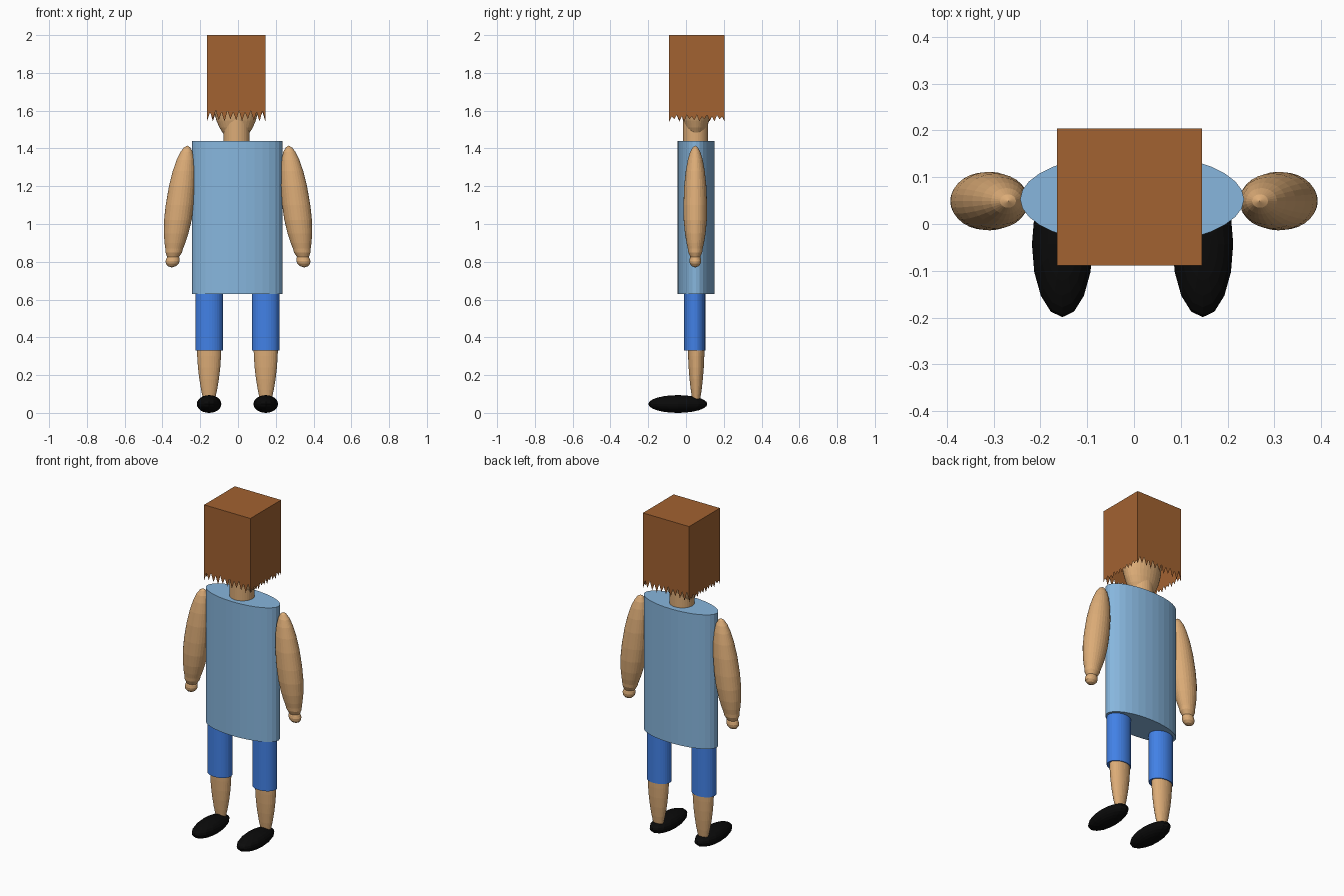
import bpy, bmesh, math
from mathutils import Matrix

if "Cube" in bpy.data.objects:
    bpy.data.objects.remove(bpy.data.objects["Cube"])


def material(name, rgb):
    m = bpy.data.materials.new(name)
    # sRGB bytes to linear
    m.diffuse_color = [((c / 255 + 0.055) / 1.055) ** 2.4 if c > 10 else c / 255 / 12.92 for c in rgb] + [1]
    m.use_nodes = True
    m.node_tree.nodes["Principled BSDF"].inputs["Base Color"].default_value = m.diffuse_color
    return m


SKIN = material("skin tan", (220, 172, 119))
SHIRT = material("shirt light blue", (135, 182, 221))
SHORTS = material("shorts blue", (66, 129, 230))
BLACK = material("shoe black", (10, 10, 10))
BROWN = material("paper brown", (162, 98, 49))


def finish(name, bm, mat):
    me = bpy.data.meshes.new(name)
    bm.to_mesh(me)
    bm.free()
    me.materials.append(mat)
    ob = bpy.data.objects.new(name, me)
    bpy.context.collection.objects.link(ob)
    return ob


def tube(name, mat, centre, rx, ry, z0, z1, seg=32):
    bm = bmesh.new()
    bmesh.ops.create_cone(bm, cap_ends=True, segments=seg, radius1=1, radius2=1, depth=1)
    bm.transform(Matrix.Translation((*centre, (z0 + z1) / 2)) @ Matrix.Diagonal((rx, ry, z1 - z0, 1)))
    return finish(name, bm, mat)


def ball(name, mat, centre, radii, seg=32, rings=16):
    bm = bmesh.new()
    bmesh.ops.create_uvsphere(bm, u_segments=seg, v_segments=rings, radius=1)
    bm.transform(Matrix.Translation(centre) @ Matrix.Diagonal((*radii, 1)))
    return finish(name, bm, mat)


def limb(name, mat, profile, flat, axis, y, seg=28):
    """Elliptical lathe of (z, radius) around a leaning axis x = axis(z)."""
    bm = bmesh.new()
    rings = []
    for z, r in profile:
        n = seg if r > 0 else 1
        rings.append([bm.verts.new((axis(z) + r * math.cos(math.tau * i / seg),
                                    y + flat * r * math.sin(math.tau * i / seg), z)) for i in range(n)])
    for a, b in zip(rings, rings[1:]):
        for i in range(seg):
            j = (i + 1) % seg
            vs = [a[i % len(a)], a[j % len(a)], b[j % len(b)], b[i % len(b)]]
            bm.faces.new(list(dict.fromkeys(vs)))
    bmesh.ops.recalc_face_normals(bm, faces=bm.faces)
    return finish(name, bm, mat)


# torso, neck and head
tube("shirt", SHIRT, (-0.004, 0.053), 0.239, 0.098, 0.63, 1.44)
tube("neck", SKIN, (-0.008, 0.05), 0.07, 0.067, 1.42, 1.64)
ball("head", SKIN, (-0.01, 0.053, 1.68), (0.125, 0.083, 0.24))

# paper bag: open box with a torn zigzag rim
x0, x1, y0, y1 = -0.164, 0.145, -0.089, 0.204
bm = bmesh.new()
corners = [(x0, y0), (x1, y0), (x1, y1), (x0, y1)]
top = [bm.verts.new((x, y, 2)) for x, y in corners]
bm.faces.new(top)
for k, (a, b) in enumerate(zip(corners, corners[1:] + corners[:1])):
    teeth = 10 if k % 2 == 0 else 11
    notch = 1.60 if k % 2 == 0 else 1.577
    n = teeth * 2
    low, mid = [], []
    for i in range(n + 1):
        t = i / n
        p = [a[c] + (b[c] - a[c]) * t for c in (0, 1)]
        z = 1.543 + 0.006 * (i % 3) if i % 2 == 0 else notch - 0.008 * (i % 4 == 1)
        low.append(bm.verts.new((*p, z)))
        mid.append(bm.verts.new((*p, 1.62)))
    for i in range(n):
        bm.faces.new((low[i], low[i + 1], mid[i + 1], mid[i]))
    bm.faces.new(mid + [top[(k + 1) % 4], top[k]])
bmesh.ops.remove_doubles(bm, verts=bm.verts, dist=0.0001)
bmesh.ops.recalc_face_normals(bm, faces=bm.faces)
finish("paper_bag", bm, BROWN)

# arm profile: shoulder tip, forearm, wrist, small hand
ARM = [(1.415, 0), (1.405, 0.017), (1.38, 0.033), (1.34, 0.047), (1.28, 0.060), (1.2, 0.070),
       (1.1, 0.0745), (1.02, 0.073), (0.95, 0.065), (0.90, 0.055), (0.87, 0.047), (0.85, 0.044),
       (0.825, 0.031), (0.82, 0.034), (0.805, 0.037), (0.79, 0.034), (0.777, 0.022), (0.77, 0)]
CALF = [(0.36, 0.065), (0.30, 0.063), (0.24, 0.059), (0.18, 0.052), (0.12, 0.042), (0.08, 0.033), (0.05, 0.02), (0.04, 0)]

for side, s in (("left", -1), ("right", 1)):
    limb(side + "_arm", SKIN, ARM, 0.84, lambda z: s * (0.268 + (1.415 - z) * 0.128), 0.049)
    x = s * 0.15 - 0.003
    tube(side + "_shorts_leg", SHORTS, (x, 0.046), 0.073, 0.056, 0.33, 0.65)
    limb(side + "_calf", SKIN, CALF, 0.68, lambda z: x, 0.054)
    ball(side + "_shoe", BLACK, (x, -0.043, 0.047), (0.065, 0.156, 0.047), 16, 12)
